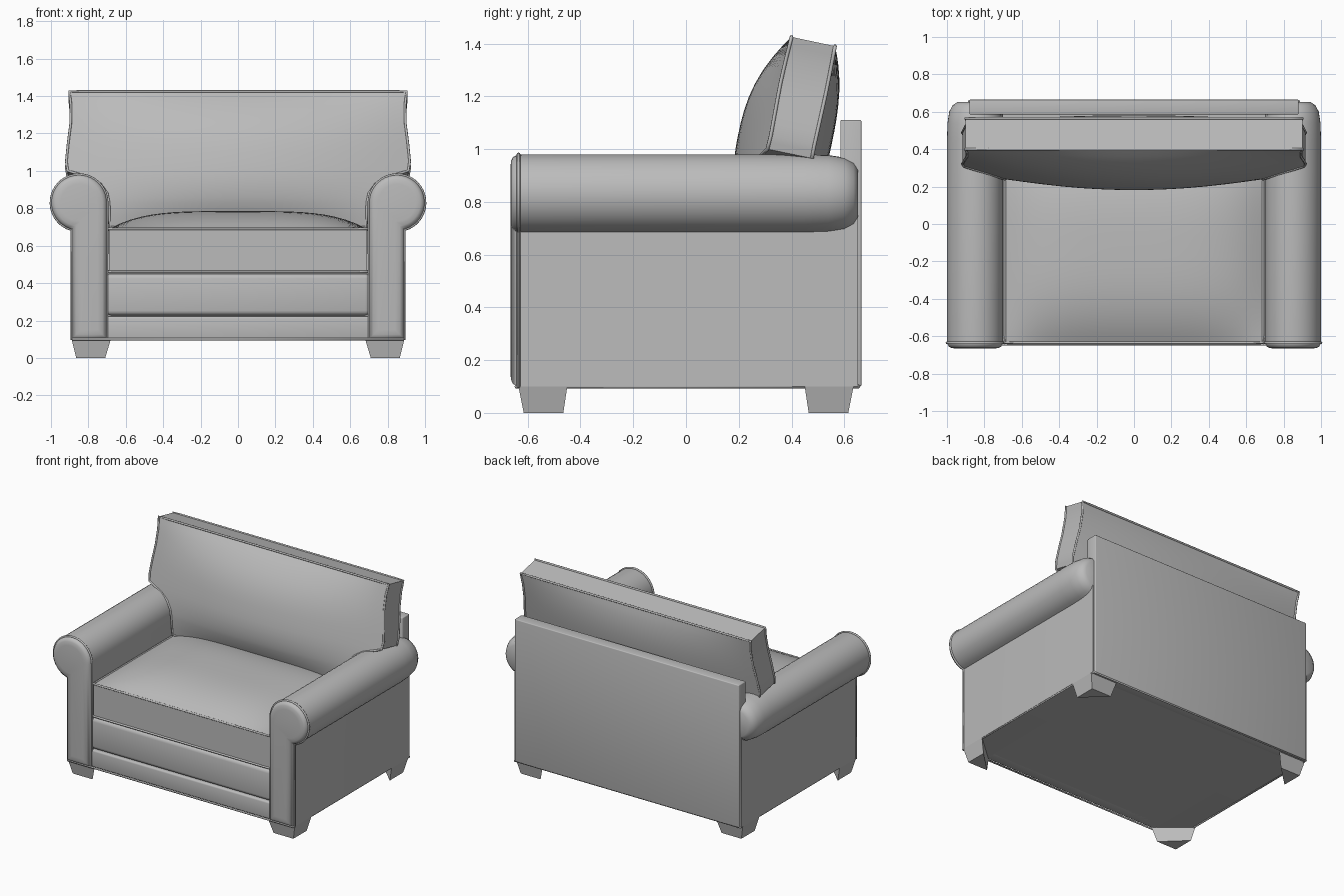
import bpy, bmesh, math

if "Cube" in bpy.data.objects:
    bpy.data.objects.remove(bpy.data.objects["Cube"])

fabric = bpy.data.materials.new("grey fabric")
fabric.diffuse_color = (0.5, 0.5, 0.5, 1)
fabric.use_nodes = True
fabric.node_tree.nodes["Principled BSDF"].inputs["Base Color"].default_value = fabric.diffuse_color


def finish(name, bm, angle=40):
    bmesh.ops.recalc_face_normals(bm, faces=bm.faces)
    me = bpy.data.meshes.new(name)
    bm.to_mesh(me)
    bm.free()
    ob = bpy.data.objects.new(name, me)
    bpy.context.collection.objects.link(ob)
    me.materials.append(fabric)
    bpy.ops.object.select_all(action='DESELECT')
    ob.select_set(True)
    bpy.context.view_layer.objects.active = ob
    bpy.ops.object.shade_smooth_by_angle(angle=math.radians(angle))
    return ob


def loft(name, rings, angle=40):
    """Skin closed rings of equal length and cap both ends."""
    bm = bmesh.new()
    vs = [[bm.verts.new(p) for p in r] for r in rings]
    n = len(vs[0])
    for a, b in zip(vs, vs[1:]):
        for i in range(n):
            j = (i + 1) % n
            bm.faces.new((a[i], a[j], b[j], b[i]))
    bm.faces.new(vs[0])
    bm.faces.new(vs[-1])
    return finish(name, bm, angle)


def box(name, x0, x1, y0, y1, z0, z1, bevel=0.01):
    bm = bmesh.new()
    bmesh.ops.create_cube(bm, size=1)
    for v in bm.verts:
        v.co = ((x0, x1)[v.co.x > 0], (y0, y1)[v.co.y > 0], (z0, z1)[v.co.z > 0])
    if bevel:
        bmesh.ops.bevel(bm, geom=bm.edges[:], offset=bevel, segments=3,
                        profile=0.5, affect='EDGES')
    return finish(name, bm)


def piping(name, pts, r=0.007):
    cu = bpy.data.curves.new(name, 'CURVE')
    cu.dimensions = '3D'
    cu.bevel_depth = r
    cu.bevel_resolution = 2
    sp = cu.splines.new('POLY')
    sp.points.add(len(pts) - 1)
    for p, c in zip(sp.points, pts):
        p.co = (*c, 1)
    sp.use_cyclic_u = True
    cu.materials.append(fabric)
    bpy.context.collection.objects.link(bpy.data.objects.new(name, cu))


def pillow(name, rows, cols, fa, fb):
    """Two crowned panels fa/fb(row, s) joined by a boxing band, with piping."""
    bm = bmesh.new()
    S = [-1 + 2 * j / cols for j in range(cols + 1)]
    n = len(rows)
    edge = ([(0, j) for j in range(cols)] + [(i, cols) for i in range(n - 1)]
            + [(n - 1, j) for j in range(cols, 0, -1)]
            + [(i, 0) for i in range(n - 1, 0, -1)])
    grids = []
    for f in (fa, fb):
        g = [[bm.verts.new(f(r, s)) for s in S] for r in rows]
        grids.append(g)
        for i in range(n - 1):
            for j in range(cols):
                bm.faces.new((g[i][j], g[i][j + 1], g[i + 1][j + 1], g[i + 1][j]))
        piping(name + "_piping", [tuple(g[i][j].co) for i, j in edge])
    a, b = grids
    for (i, j), (k, l) in zip(edge, edge[1:] + edge[:1]):
        bm.faces.new((a[i][j], a[k][l], b[k][l], b[i][j]))
    return finish(name, bm)


# Rolled arms: keyhole profile lofted from front to back
def arm_ring(side, y, r, inset):
    xo, xi, zb = 0.89 - inset, 0.70 + inset, 0.10 + inset
    a0 = -math.acos((xo - 0.85) / r)
    pts = [(xo, zb)]
    for k in range(29):
        a = a0 + (math.pi - a0) * k / 28
        pts.append((0.85 + r * math.cos(a), 0.83 + r * math.sin(a)))
    pts += [(xi, 0.80), (xi, zb)]
    return [(side * x, y, z) for x, z in pts]


ARM = [(-0.666, 0.10, 0.05), (-0.663, 0.125, 0.025), (-0.656, 0.14, 0.01),
       (-0.64, 0.148, 0.002), (-0.62, 0.15, 0), (0.45, 0.15, 0),
       (0.54, 0.147, 0), (0.60, 0.138, 0), (0.635, 0.12, 0), (0.652, 0.095, 0)]
for side, tag in ((-1, "left"), (1, "right")):
    loft(tag + "_arm", [arm_ring(side, *a) for a in ARM], 50)
    piping(tag + "_arm_piping", arm_ring(side, -0.635, 0.15, 0))

# Back frame, deck and front rails
box("back_frame", -0.88, 0.88, 0.585, 0.665, 0.10, 1.11, 0.006)
box("seat_deck", -0.71, 0.71, -0.61, 0.60, 0.10, 0.47, 0)
box("lower_front_rail", -0.705, 0.705, -0.64, -0.55, 0.10, 0.222, 0.012)
box("upper_front_rail", -0.705, 0.705, -0.643, -0.55, 0.228, 0.45, 0.025)
piping("base_piping", [(-0.883, -0.645, 0.1), (0.883, -0.645, 0.1),
                       (0.883, 0.655, 0.1), (-0.883, 0.655, 0.1)])


# Seat cushion with a crowned top
def seat_top(t, s):
    crown = 0.095 * (1 - s ** 4) * (1 - abs(t) ** 3)
    return (0.69 * s, -0.12 + 0.515 * t, 0.69 + crown)


def seat_bottom(t, s):
    return (0.69 * s, -0.12 + 0.515 * t, 0.46)


pillow("seat_cushion", [-1 + i / 10 for i in range(21)], 24, seat_top, seat_bottom)

# Back cushion: T-shaped outline (height, half width), leaning back
OUTLINE = [(0.70, 0.685), (0.83, 0.69), (0.88, 0.70), (0.93, 0.735), (0.965, 0.79),
           (0.985, 0.86), (1.0, 0.91), (1.05, 0.918), (1.15, 0.908),
           (1.25, 0.895), (1.35, 0.893), (1.425, 0.902)]
back_rows = [OUTLINE[0]]
for (z0, w0), (z1, w1) in zip(OUTLINE, OUTLINE[1:]):
    back_rows += [(z0 + (z1 - z0) * f, w0 + (w1 - w0) * f) for f in (0.5, 1)]


def puff(x, z):
    t = min(1, abs(z - 1.0625) / 0.3625)
    return (1 - t ** 2.5) * max(0, 1 - (x / 0.92) ** 2)


def back_front(row, s):
    z, w = row
    return (w * s, 0.40 - 0.209 * (1.425 - z) - 0.125 * puff(w * s, z), z)


def back_rear(row, s):
    z, w = row
    return (w * s, 0.565 - 0.209 * (1.425 - z) + 0.065 * puff(w * s, z), z - 0.035)


pillow("back_cushion", back_rows, 28, back_front, back_rear)

# Tapered triangular corner feet
for sx, nx in ((-1, "left"), (1, "right")):
    for sy, ny in ((-1, "front"), (1, "rear")):
        top = [(0.89, 0.635), (0.68, 0.635), (0.89, 0.45)]
        low = [(0.865, 0.615), (0.71, 0.615), (0.865, 0.465)]
        loft(ny + "_" + nx + "_foot",
             [[(sx * x, sy * y, z) for x, y in tri]
              for tri, z in ((top, 0.10), (low, 0.0))], 20)
